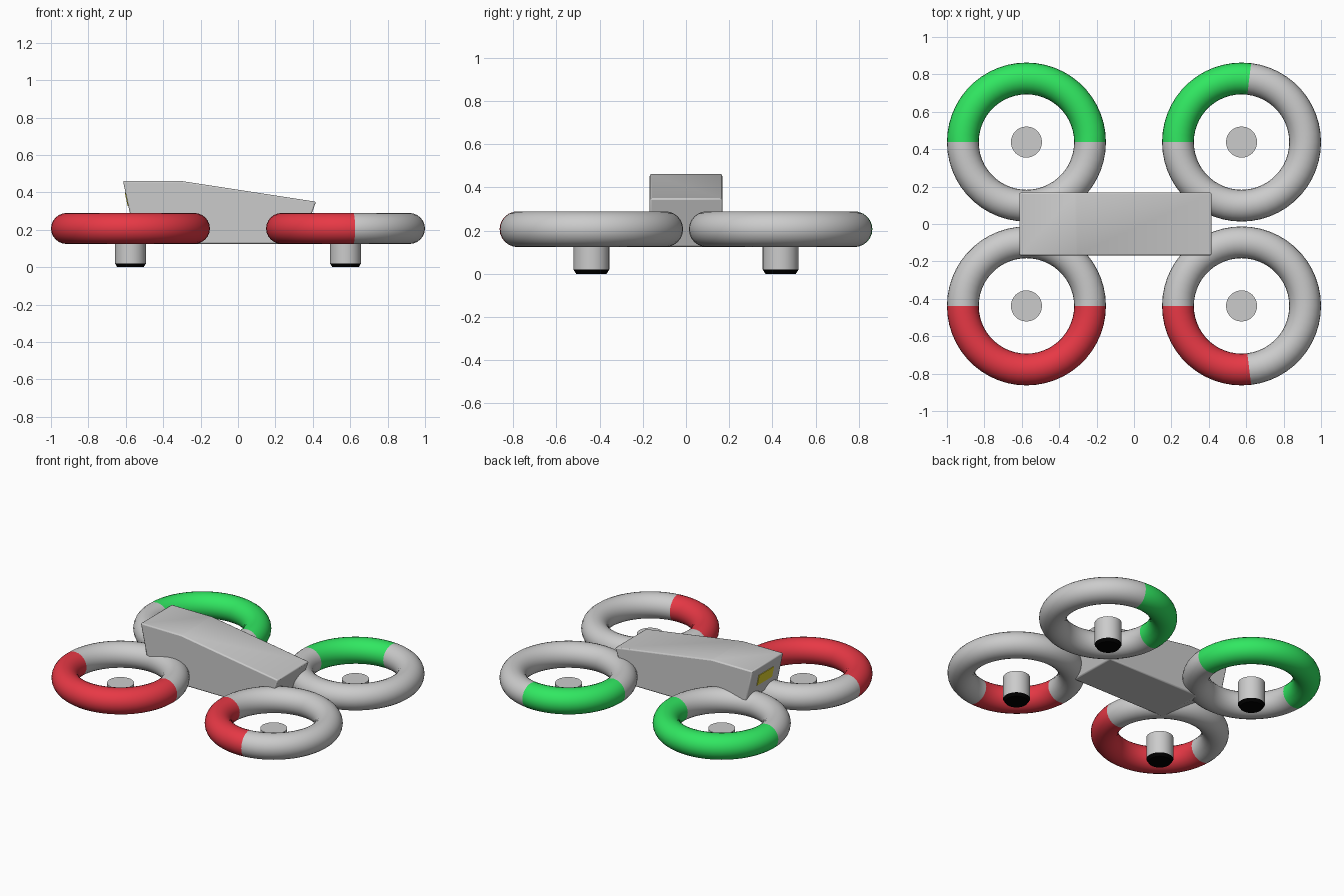
import bpy, bmesh, math

if "Cube" in bpy.data.objects:
    bpy.data.objects.remove(bpy.data.objects["Cube"])

RING_X, RING_Y, RING_Z = 0.575, 0.438, 0.207


def material(name, rgb):
    m = bpy.data.materials.new(name)
    m.diffuse_color = (*rgb, 1)
    m.use_nodes = True
    m.node_tree.nodes["Principled BSDF"].inputs["Base Color"].default_value = m.diffuse_color
    return m


grey = material("grey", (0.8, 0.8, 0.8))
red = material("red", (0.8, 0.04, 0.06))
green = material("green", (0.03, 0.8, 0.12))
black = material("black", (0.0, 0.0, 0.0))
yellow = material("yellow", (0.75, 0.65, 0.03))


def finish(name, bm, mats=()):
    bmesh.ops.recalc_face_normals(bm, faces=bm.faces)
    me = bpy.data.meshes.new(name)
    bm.to_mesh(me)
    bm.free()
    for m in mats:
        me.materials.append(m)
    ob = bpy.data.objects.new(name, me)
    bpy.context.collection.objects.link(ob)
    return ob


def smooth(ob, angle=30):
    bpy.ops.object.select_all(action='DESELECT')
    ob.select_set(True)
    bpy.context.view_layer.objects.active = ob
    bpy.ops.object.shade_smooth_by_angle(angle=math.radians(angle))


def lathe(name, profile, location, steps, mats):
    """Revolve a closed (r, z) profile around z."""
    bm = bmesh.new()
    verts = [bm.verts.new((r, 0, z)) for r, z in profile]
    edges = [bm.edges.new((verts[i - 1], verts[i])) for i in range(len(verts))]
    bmesh.ops.spin(bm, geom=verts + edges, cent=(0, 0, 0), axis=(0, 0, 1),
                   angle=2 * math.pi, steps=steps)
    bmesh.ops.remove_doubles(bm, verts=bm.verts, dist=1e-4)
    ob = finish(name, bm, mats)
    ob.location = location
    return ob


# rotor guards with navigation colours, and the motor feet in their centres
tube = [(0.34 + 0.085 * math.cos(k * math.tau / 24), 0.083 * math.sin(k * math.tau / 24))
        for k in range(24)]
foot = [(0, 0.172), (0.083, 0.172), (0.083, 0.02), (0.07, 0), (0, 0)]
for sx, xname in ((-1, "left"), (1, "right")):
    for sy, yname, colour in ((-1, "front", red), (1, "back", green)):
        x, y = sx * RING_X, sy * RING_Y
        ring = lathe(f"{yname}_{xname}_rotor_guard", tube, (x, y, RING_Z), 52, (grey, colour))
        start = 0 if sx < 0 else 83
        for f in ring.data.polygons:
            a = math.degrees(math.atan2(sy * f.center.y, f.center.x))
            f.material_index = int(start < a < 180)
        smooth(ring)
        post = lathe(f"{yname}_{xname}_motor_foot", foot, (x, y, 0), 32, (grey, black))
        for f in post.data.polygons:
            f.material_index = int(f.center.z < 0.02)
        smooth(post)

# body: side profile extruded across y
side = [(-0.615, 0.462), (-0.31, 0.462), (0.417, 0.35), (0.335, 0.125),
        (-0.37, 0.125), (-0.57, 0.25)]
bm = bmesh.new()
face = bm.faces.new([bm.verts.new((x, -0.168, z)) for x, z in side])
ext = bmesh.ops.extrude_face_region(bm, geom=[face])
bmesh.ops.translate(bm, vec=(0, 0.336, 0),
                    verts=[v for v in ext["geom"] if isinstance(v, bmesh.types.BMVert)])
body = finish("body", bm, (grey,))
bevel = body.modifiers.new("soft_edges", 'BEVEL')
bevel.width = 0.008
bevel.segments = 2
bevel.limit_method = 'ANGLE'
bevel.angle_limit = math.radians(5)
smooth(body)

# small yellow plate on the slanted left end
bm = bmesh.new()
bmesh.ops.create_cube(bm, size=1)
bmesh.ops.scale(bm, vec=(0.008, 0.16, 0.075), verts=bm.verts)
plate = finish("end_plate", bm, (yellow,))
plate.location = (-0.594, 0, 0.364)
plate.rotation_euler.y = -math.atan2(0.045, 0.212)
